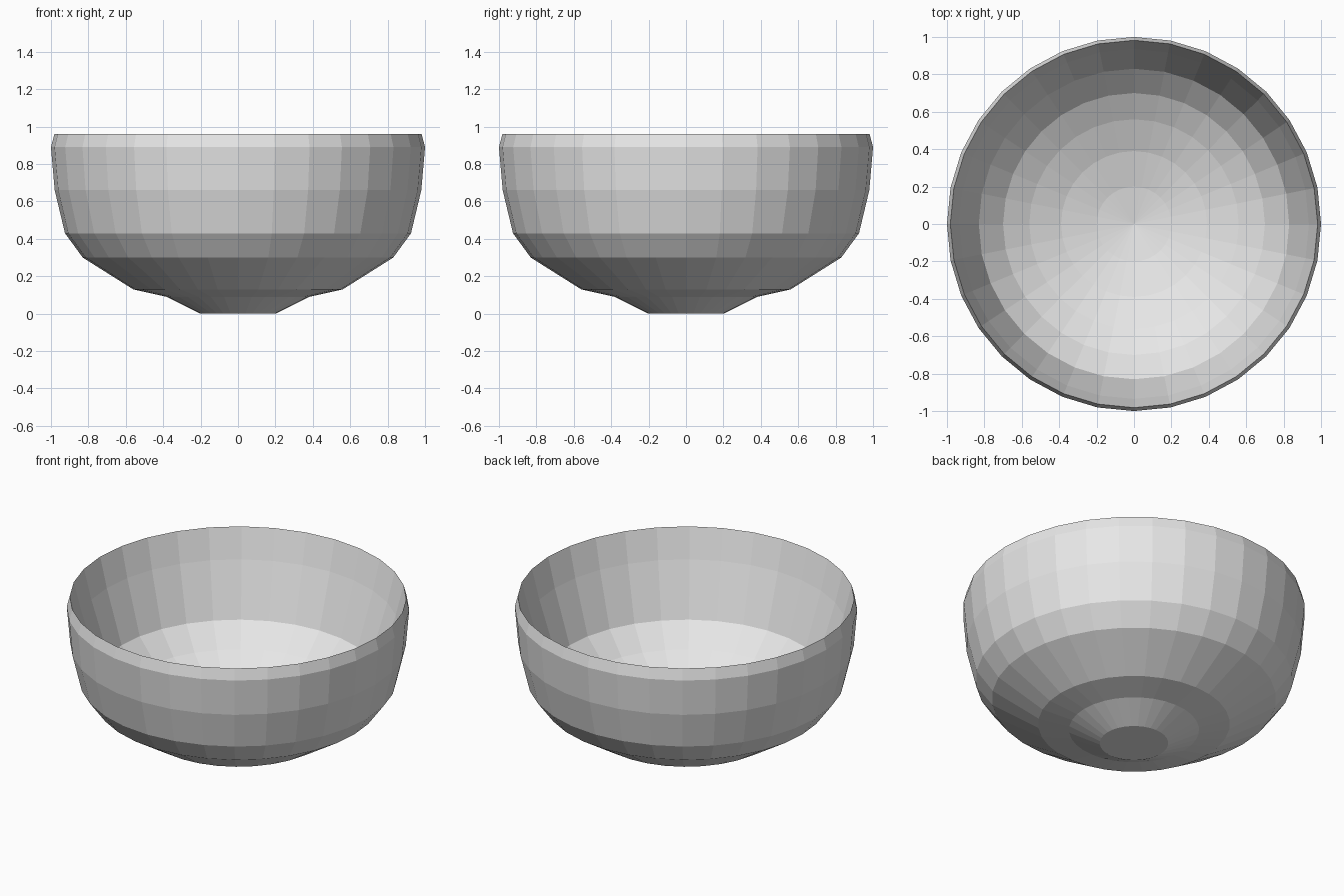
import bpy
import bmesh
import math

SEGMENTS = 32

cube = bpy.data.objects.get("Cube")
if cube:
    bpy.data.objects.remove(cube, do_unlink=True)


def make_material(name, rgb):
    mat = bpy.data.materials.new(name)
    mat.use_nodes = True
    color = (*rgb, 1.0)
    mat.diffuse_color = color
    mat.node_tree.nodes["Principled BSDF"].inputs["Base Color"].default_value = color
    return mat


def lathe(name, profile, mat):
    """Turn a (radius, height) profile around z into a flat-shaded solid."""
    bm = bmesh.new()
    verts = [bm.verts.new((r, 0, z)) for r, z in profile]
    edges = [bm.edges.new(pair) for pair in zip(verts, verts[1:])]
    bmesh.ops.spin(bm, geom=verts + edges, cent=(0, 0, 0), axis=(0, 0, 1),
                   angle=math.tau, steps=SEGMENTS)
    bmesh.ops.remove_doubles(bm, verts=bm.verts, dist=0.0005)
    bmesh.ops.recalc_face_normals(bm, faces=bm.faces)
    mesh = bpy.data.meshes.new(name)
    bm.to_mesh(mesh)
    bm.free()
    mesh.materials.append(mat)
    obj = bpy.data.objects.new(name, mesh)
    bpy.context.collection.objects.link(obj)
    return obj


grey = make_material("light grey", (0.8, 0.8, 0.8))

# Outside of the bowl, from the flat foot up to the knife-edge rim
outside = [(0, 0), (0.2, 0), (0.38, 0.09), (0.56, 0.13), (0.83, 0.3),
           (0.925, 0.43), (0.98, 0.66), (1.0, 0.89), (0.982, 0.96)]

# Inside of the bowl, from the rim down the wall to the shallow dished floor
inside = [(0.935, 0.77), (0.83, 0.43), (0.7, 0.3), (0.56, 0.22),
          (0.39, 0.15), (0.2, 0.1), (0, 0.07)]

lathe("bowl", outside + inside, grey)
